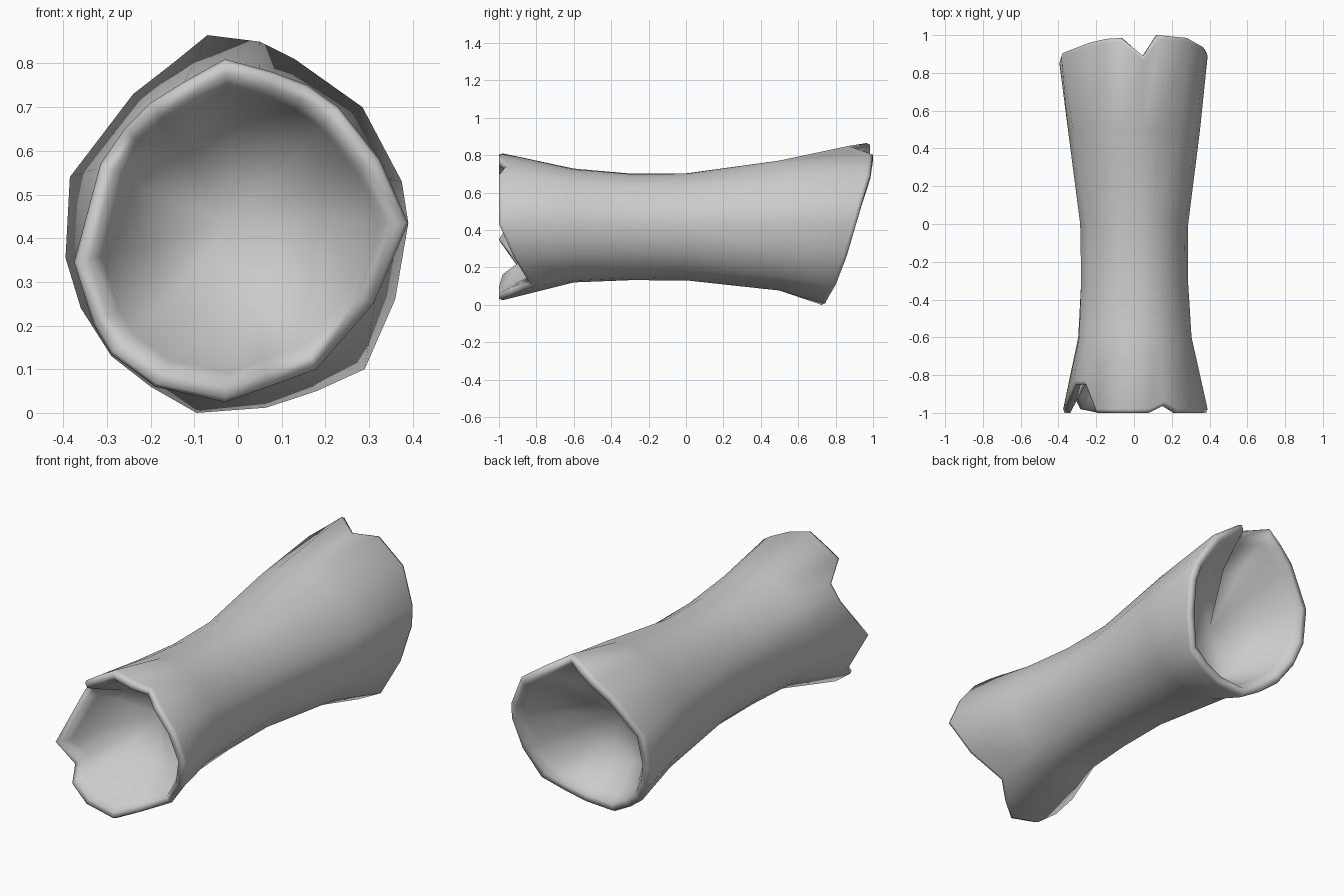
import bpy, bmesh, math

if "Cube" in bpy.data.objects:
    bpy.data.objects.remove(bpy.data.objects["Cube"])

# Broken end outlines, clockwise from the top: (x, z, y), with splintered notches
FRONT = [(-.03, .81, -1), (.08, .78, -1), (.16, .75, -.96), (.23, .70, -1),
         (.325, .58, -1), (.39, .435, -1), (.31, .25, -.92), (.18, .10, -.83),
         (.07, .06, -.93), (-.03, .025, -1), (-.19, .06, -1), (-.29, .135, -.98),
         (-.33, .20, -.90), (-.375, .345, -1), (-.315, .57, -.85), (-.26, .65, -.85),
         (-.20, .71, -1), (-.12, .76, -1)]
BACK = [(-.07, .865, .985), (.05, .85, .89), (.13, .81, 1), (.285, .70, .985),
        (.375, .53, .935), (.39, .435, .91), (.36, .26, .86), (.29, .10, .80),
        (.18, .05, .77), (.065, .012, .75), (-.095, 0, .745), (-.20, .06, .765),
        (-.29, .13, .80), (-.36, .24, .84), (-.395, .355, .87), (-.385, .54, .905),
        (-.24, .73, .96), (-.15, .80, .98)]
N = len(FRONT)
CZ = .42

bm = bmesh.new()


def end_ring(pts, scale=1.0, shift=0.0):
    return [bm.verts.new((x * scale, y + shift, CZ + (z - CZ) * scale)) for x, z, y in pts]


def waist_ring(y, cz, r):
    # round section whose spokes blend from the front outline to the back outline
    t = (y + 1) / 2
    ring = []
    for f, b in zip(FRONT, BACK):
        dx = f[0] * (1 - t) + b[0] * t
        dz = (f[1] - CZ) * (1 - t) + (b[1] - CZ) * t
        d = math.hypot(dx, dz)
        ring.append(bm.verts.new((dx / d * r, y, cz + dz / d * r)))
    return ring


def bridge(a, b):
    for i in range(N):
        j = (i + 1) % N
        bm.faces.new((a[i], a[j], b[j], b[i]))


# Hollow front, rounded lip, waisted trunk, lip, hollow back
rings = [waist_ring(-.71, .43, .215),
         end_ring(FRONT, .83, .05),
         end_ring(FRONT, .90, 0),
         end_ring(FRONT, .98, 0),
         end_ring(FRONT, 1, .02),
         waist_ring(-.6, .425, .305),
         waist_ring(-.3, .418, .286),
         waist_ring(0, .418, .287),
         waist_ring(.5, .425, .350),
         end_ring(BACK, 1, -.02),
         end_ring(BACK, .98, 0),
         end_ring(BACK, .90, 0),
         end_ring(BACK, .83, -.05),
         end_ring(BACK, .60, -.20)]
for a, b in zip(rings, rings[1:]):
    bridge(a, b)

# Closed bottoms of the two hollows
for ring, y in ((rings[0], -.62), (rings[-1], .57)):
    tip = bm.verts.new((-.02, y, .44))
    for i in range(N):
        bm.faces.new((ring[i], ring[(i + 1) % N], tip))

bmesh.ops.recalc_face_normals(bm, faces=bm.faces)
for f in bm.faces:
    f.smooth = True
mesh = bpy.data.meshes.new("hollow_log")
bm.to_mesh(mesh)
bm.free()
log = bpy.data.objects.new("hollow_log", mesh)
bpy.context.collection.objects.link(log)
